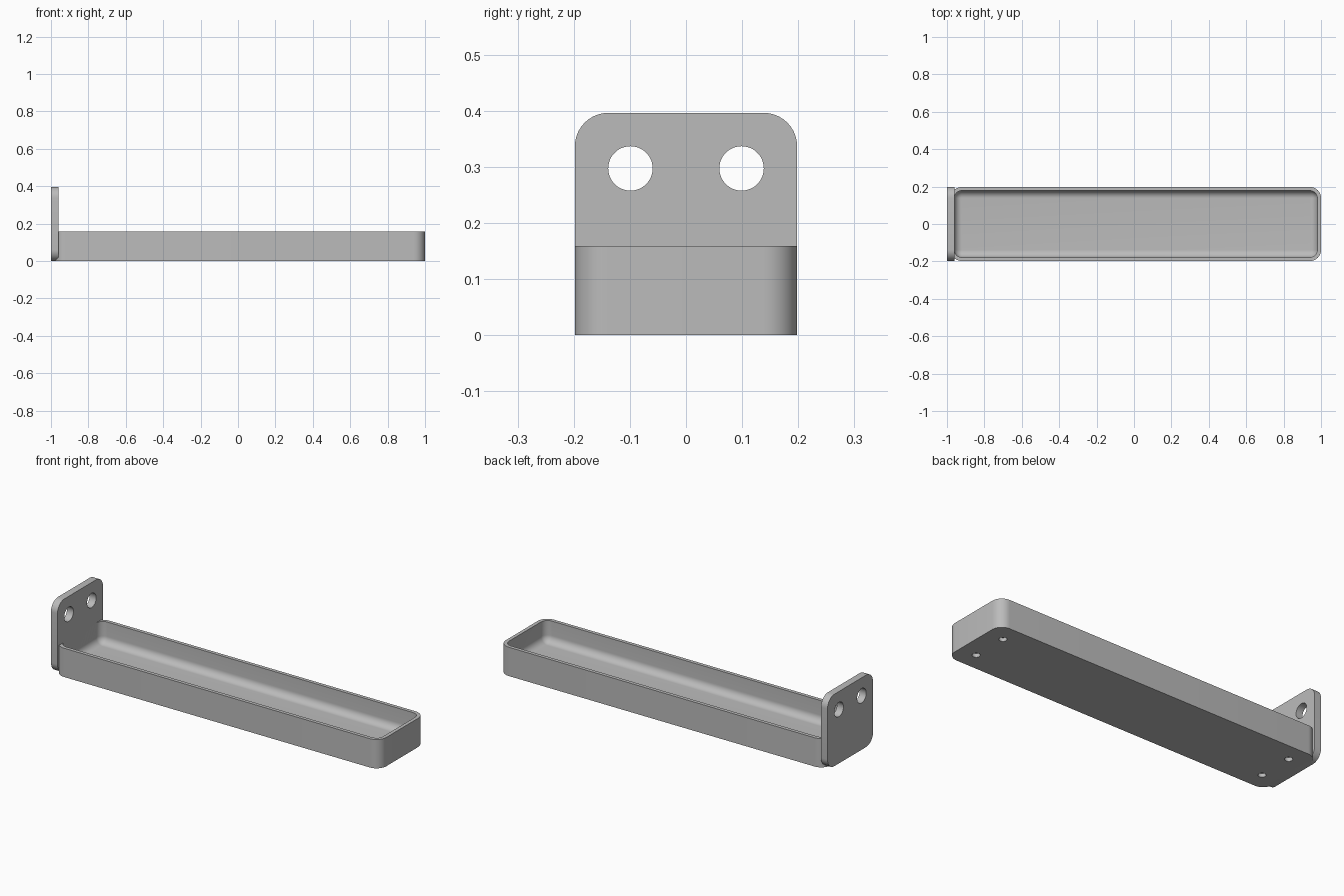
import bpy, bmesh
from math import sin, cos, pi, radians
from mathutils import Vector

cube = bpy.data.objects.get("Cube")
if cube:
    bpy.data.objects.remove(cube)

U = 2 / 101          # one design unit: the model is 101 units long
X0 = -50.5           # outer face of the mounting plate
SEG = 10             # steps per rounded corner

grey = bpy.data.materials.new("plain grey")
grey.use_nodes = True
grey.diffuse_color = (0.5, 0.5, 0.5, 1)
grey.node_tree.nodes["Principled BSDF"].inputs["Base Color"].default_value = (0.5, 0.5, 0.5, 1)


def rounded_rect(a0, a1, b0, b1, r):
    """Counter-clockwise outline of a rectangle with rounded corners."""
    centres = [(a1 - r, b1 - r), (a0 + r, b1 - r), (a0 + r, b0 + r), (a1 - r, b0 + r)]
    return [(ca + r * cos(t), cb + r * sin(t))
            for q, (ca, cb) in enumerate(centres)
            for t in [(q + i / SEG) * pi / 2 for i in range(SEG + 1)]]


def loft(name, rings):
    """Skin a list of equal-length rings and cap both ends."""
    bm = bmesh.new()
    loops = [[bm.verts.new(Vector(p) * U) for p in ring] for ring in rings]
    for low, high in zip(loops, loops[1:]):
        for i in range(len(low)):
            j = (i + 1) % len(low)
            bm.faces.new((low[i], low[j], high[j], high[i]))
    bm.faces.new(loops[0][::-1])
    bm.faces.new(loops[-1])
    bmesh.ops.remove_doubles(bm, verts=bm.verts, dist=1e-5)
    bmesh.ops.recalc_face_normals(bm, faces=bm.faces)
    mesh = bpy.data.meshes.new(name)
    bm.to_mesh(mesh)
    bm.free()
    mesh.materials.append(grey)
    obj = bpy.data.objects.new(name, mesh)
    bpy.context.collection.objects.link(obj)
    return obj


def drill(obj, centres, radius, depth, rotation=(0, 0, 0)):
    """Cut round holes, then remove the cutters."""
    for c in centres:
        bpy.ops.mesh.primitive_cylinder_add(vertices=48, radius=radius * U, depth=depth * U,
                                            location=Vector(c) * U, rotation=rotation)
        cutter = bpy.context.object
        cutter.hide_render = True
        cutter.data.materials.append(grey)
        bpy.context.view_layer.objects.active = obj
        mod = obj.modifiers.new("hole", "BOOLEAN")
        mod.operation, mod.object, mod.solver = "DIFFERENCE", cutter, "EXACT"
        bpy.ops.object.modifier_apply(modifier=mod.name)
        bpy.data.objects.remove(cutter)


def smooth(obj):
    bpy.ops.object.select_all(action="DESELECT")
    obj.select_set(True)
    bpy.context.view_layer.objects.active = obj
    bpy.ops.object.shade_smooth_by_angle(angle=radians(30))


# Tray: outer wall, rim, inner wall and a filleted floor
def tray_ring(inset, z):
    outline = rounded_rect(X0 + 1 + inset, -X0 - inset, -10 + inset, 10 - inset, 3 - inset)
    return [(x, y, z) for x, y in outline]


FLOOR, FILLET = 2, 2
rings = [tray_ring(0, 0), tray_ring(0, 8), tray_ring(1, 8)]
for i in range(SEG + 1):
    t = i / SEG * pi / 2
    rings.append(tray_ring(1 + FILLET * (1 - cos(t)), FLOOR + FILLET * (1 - sin(t))))
tray = loft("tray", rings)
drill(tray, [(x, y, 0) for x in (X0 + 6, -X0 - 5) for y in (-5, 5)], 1, 2)
smooth(tray)

# Mounting plate with two through holes
plate_outline = rounded_rect(-10, 10, 0, 20, 3)
plate = loft("mounting_plate", [[(x, y, z) for y, z in plate_outline] for x in (X0, X0 + 2)])
drill(plate, [(X0 + 1, y, 15) for y in (-5, 5)], 2, 6, (0, pi / 2, 0))
smooth(plate)
